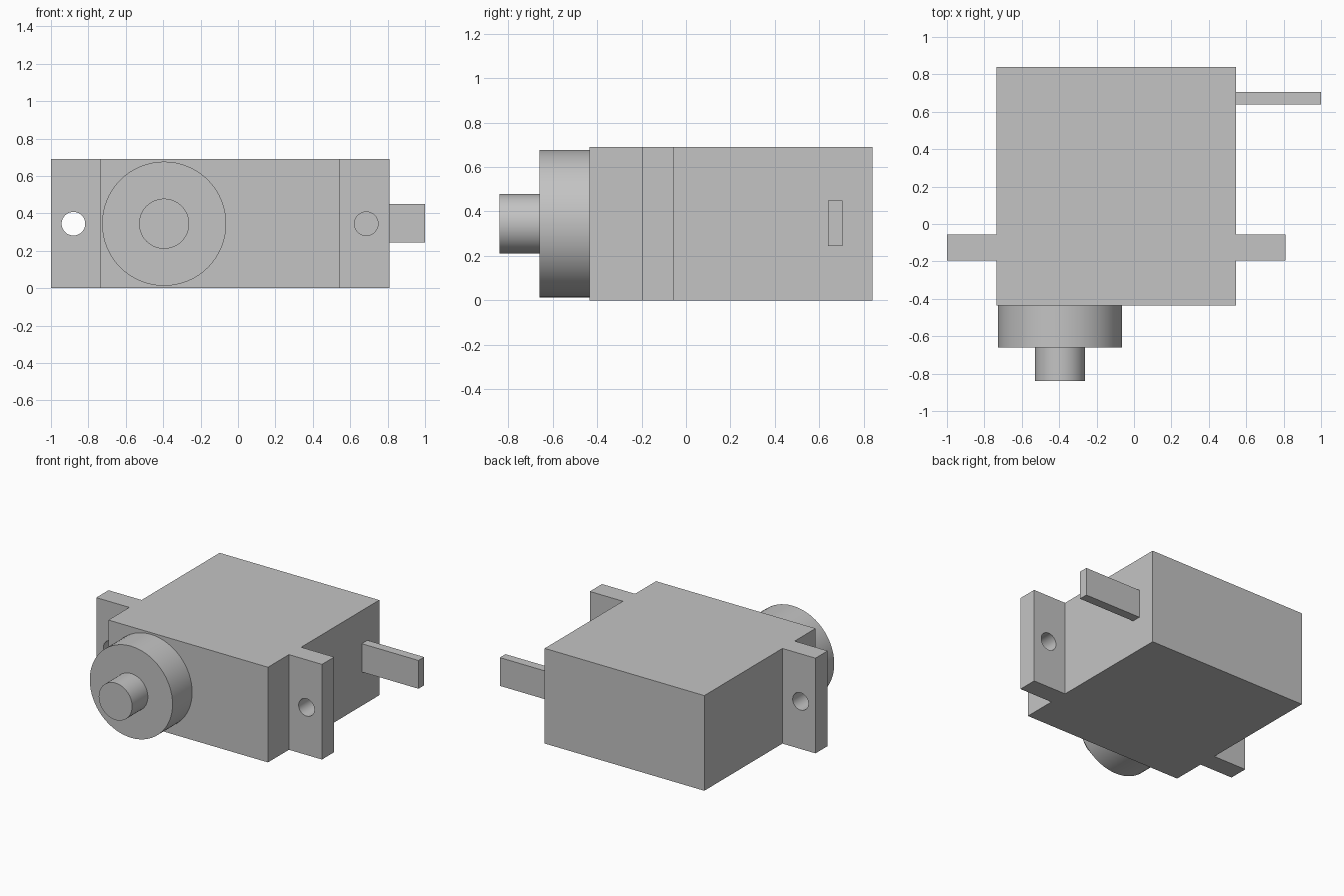
import bpy
import math

cube = bpy.data.objects.get("Cube")
if cube:
    bpy.data.objects.remove(cube, do_unlink=True)

grey = bpy.data.materials.new("light_grey")
grey.use_nodes = True
colour = (0.55, 0.55, 0.55, 1)
grey.diffuse_color = colour
grey.node_tree.nodes["Principled BSDF"].inputs["Base Color"].default_value = colour

MID_Z = 0.345


def finish(name):
    obj = bpy.context.object
    obj.name = name
    obj.data.materials.append(grey)
    bpy.ops.object.transform_apply(location=False, rotation=True, scale=True)
    return obj


def box(name, x, y, z):
    """Box between (low, high) pairs on each axis."""
    spans = (x, y, z)
    bpy.ops.mesh.primitive_cube_add(size=1, location=[(a + b) / 2 for a, b in spans])
    bpy.context.object.scale = [b - a for a, b in spans]
    return finish(name)


def cylinder(name, x, radius, y):
    """Cylinder lying along y at mid height."""
    bpy.ops.mesh.primitive_cylinder_add(
        vertices=64, radius=radius, depth=y[1] - y[0],
        location=(x, (y[0] + y[1]) / 2, MID_Z), rotation=(math.pi / 2, 0, 0))
    obj = finish(name)
    bpy.ops.object.shade_smooth_by_angle(angle=math.radians(30))
    return obj


# Main housing
box("housing", (-0.735, 0.545), (-0.435, 0.84), (0, 0.69))

# Mounting ears, each drilled with a screw hole
for side, x, hole_x in (("right", (-1, -0.735), -0.88), ("left", (0.545, 0.81), 0.686)):
    ear = box(side + "_mounting_ear", x, (-0.195, -0.055), (0, 0.69))
    cutter = cylinder(side + "_hole_cutter", hole_x, 0.063, (-0.3, 0.05))
    cut = ear.modifiers.new("screw_hole", "BOOLEAN")
    cut.operation = "DIFFERENCE"
    cut.solver = "EXACT"
    cut.object = cutter
    bpy.context.view_layer.objects.active = ear
    bpy.ops.object.modifier_apply(modifier=cut.name)
    bpy.data.objects.remove(cutter, do_unlink=True)
    bpy.ops.object.select_all(action="DESELECT")
    ear.select_set(True)
    bpy.ops.object.shade_smooth_by_angle(angle=math.radians(30))

# Gear boss and output shaft
cylinder("gear_boss", -0.395, 0.332, (-0.66, -0.435))
cylinder("output_shaft", -0.395, 0.134, (-0.84, -0.66))

# Flat cable leaving the side
box("cable", (0.545, 1), (0.64, 0.705), (0.245, 0.45))
